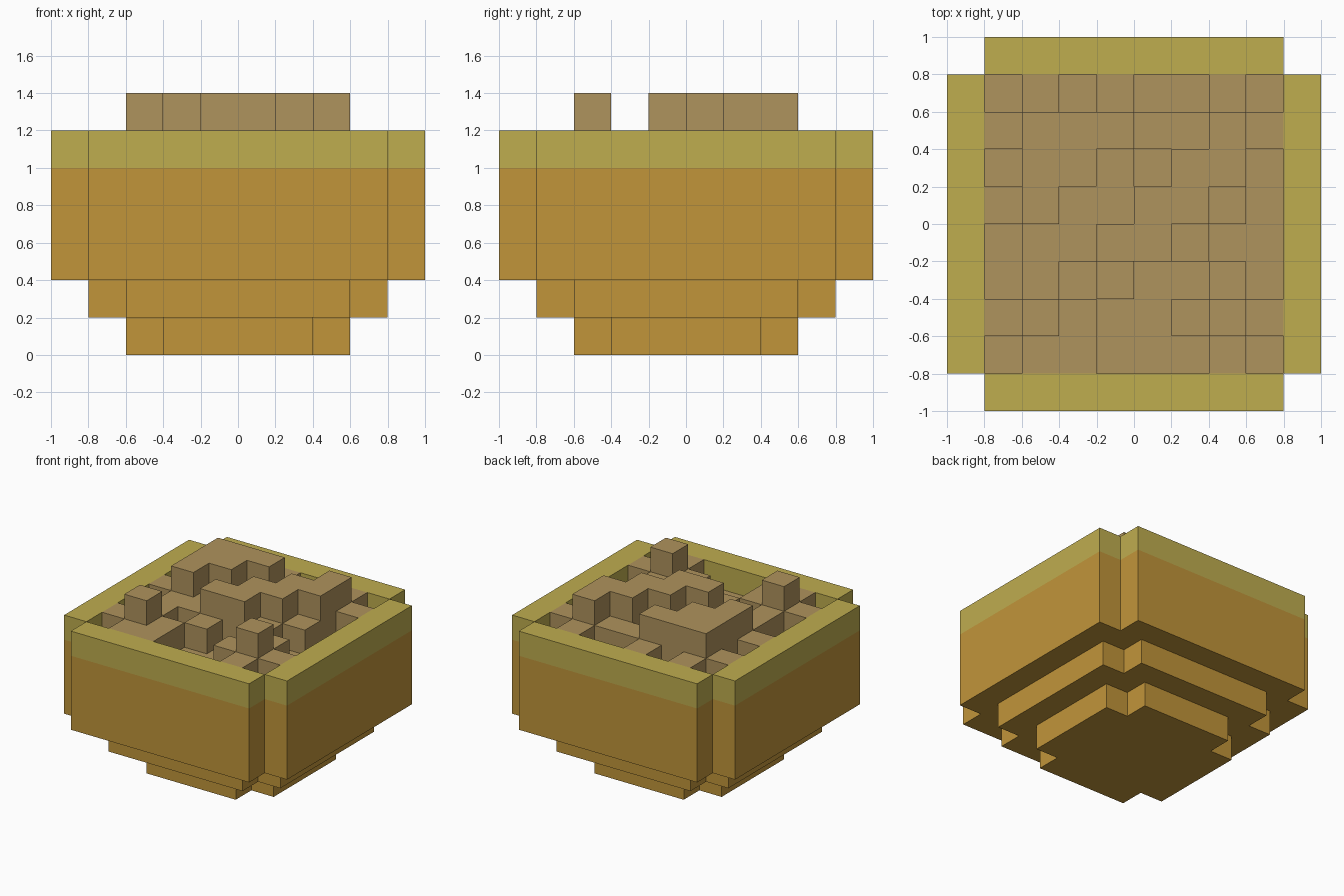
import bpy, bmesh

cube = bpy.data.objects.get("Cube")
if cube:
    bpy.data.objects.remove(cube)

U = 0.2  # block size


def material(name, srgb):
    lin = [(c / 255 / 12.92 if c <= 10 else ((c / 255 + 0.055) / 1.055) ** 2.4) for c in srgb]
    m = bpy.data.materials.new(name)
    m.use_nodes = True
    m.diffuse_color = (*lin, 1)
    bsdf = next(n for n in m.node_tree.nodes if n.type == 'BSDF_PRINCIPLED')
    bsdf.inputs["Base Color"].default_value = (*lin, 1)
    return m


amber = material("amber bowl", (193, 149, 58))
olive = material("olive rim", (191, 173, 79))
tan = material("tan filling", (175, 147, 93))


def finish(name, bm, mat):
    bmesh.ops.remove_doubles(bm, verts=bm.verts, dist=1e-5)
    me = bpy.data.meshes.new(name)
    bm.to_mesh(me)
    bm.free()
    me.materials.append(mat)
    ob = bpy.data.objects.new(name, me)
    bpy.context.collection.objects.link(ob)
    return ob


def quad(bm, *pts):
    bm.faces.new([bm.verts.new(p) for p in pts])


def notched_outline(r):
    """Square outline of half width r with one block cut from each corner."""
    i = r - U
    quarter = [(r, -i), (r, i), (i, i)]
    pts = []
    for _ in range(4):
        pts += quarter
        quarter = [(-y, x) for x, y in quarter]
    return pts


# Bowl: three stepped tiers with notched corners, open at the top
for name, r, z0, z1 in (("bowl_foot", 0.6, 0.0, 0.2),
                        ("bowl_step", 0.8, 0.2, 0.4),
                        ("bowl_wall", 1.0, 0.4, 1.0)):
    bm = bmesh.new()
    pts = notched_outline(r)
    bm.faces.new([bm.verts.new((x, y, z0)) for x, y in reversed(pts)])
    for (ax, ay), (bx, by) in zip(pts, pts[1:] + pts[:1]):
        quad(bm, (ax, ay, z0), (bx, by, z0), (bx, by, z1), (ax, ay, z1))
    finish(name, bm, amber)

# Rim: one bar along each side
for name, x, y in (("rim_left", 0.9, 0), ("rim_right", -0.9, 0),
                   ("rim_back", 0, 0.9), ("rim_front", 0, -0.9)):
    bm = bmesh.new()
    bmesh.ops.create_cube(bm, size=1)
    sx, sy = (U, 1.6) if x else (1.6, U)
    for v in bm.verts:
        v.co = (x + v.co.x * sx, y + v.co.y * sy, 1.1 + v.co.z * U)
    finish(name, bm, olive)

# Filling: block heights in block units, rows from back to front
rows = ["56565565",
        "67776676",
        "57765775",
        "67667765",
        "56677655",
        "56565565",
        "67655676",
        "56655565"]


def height(c, r):
    return int(rows[r][c]) * U if 0 <= c < 8 and 0 <= r < 8 else 1.2


bm = bmesh.new()
for r in range(8):
    for c in range(8):
        h = height(c, r)
        x0, y0 = -0.8 + c * U, 0.6 - r * U
        x1, y1 = x0 + U, y0 + U
        quad(bm, (x0, y0, h), (x1, y0, h), (x1, y1, h), (x0, y1, h))
        # Side faces only where the neighbour is lower
        for dc, dr, a, b in ((1, 0, (x1, y0), (x1, y1)), (-1, 0, (x0, y1), (x0, y0)),
                             (0, 1, (x0, y0), (x1, y0)), (0, -1, (x1, y1), (x0, y1))):
            n = height(c + dc, r + dr)
            if n < h - 0.01:
                for k in range(round((h - n) / U)):
                    lo = n + k * U
                    quad(bm, (*a, lo), (*b, lo), (*b, lo + U), (*a, lo + U))
finish("filling", bm, tan)
